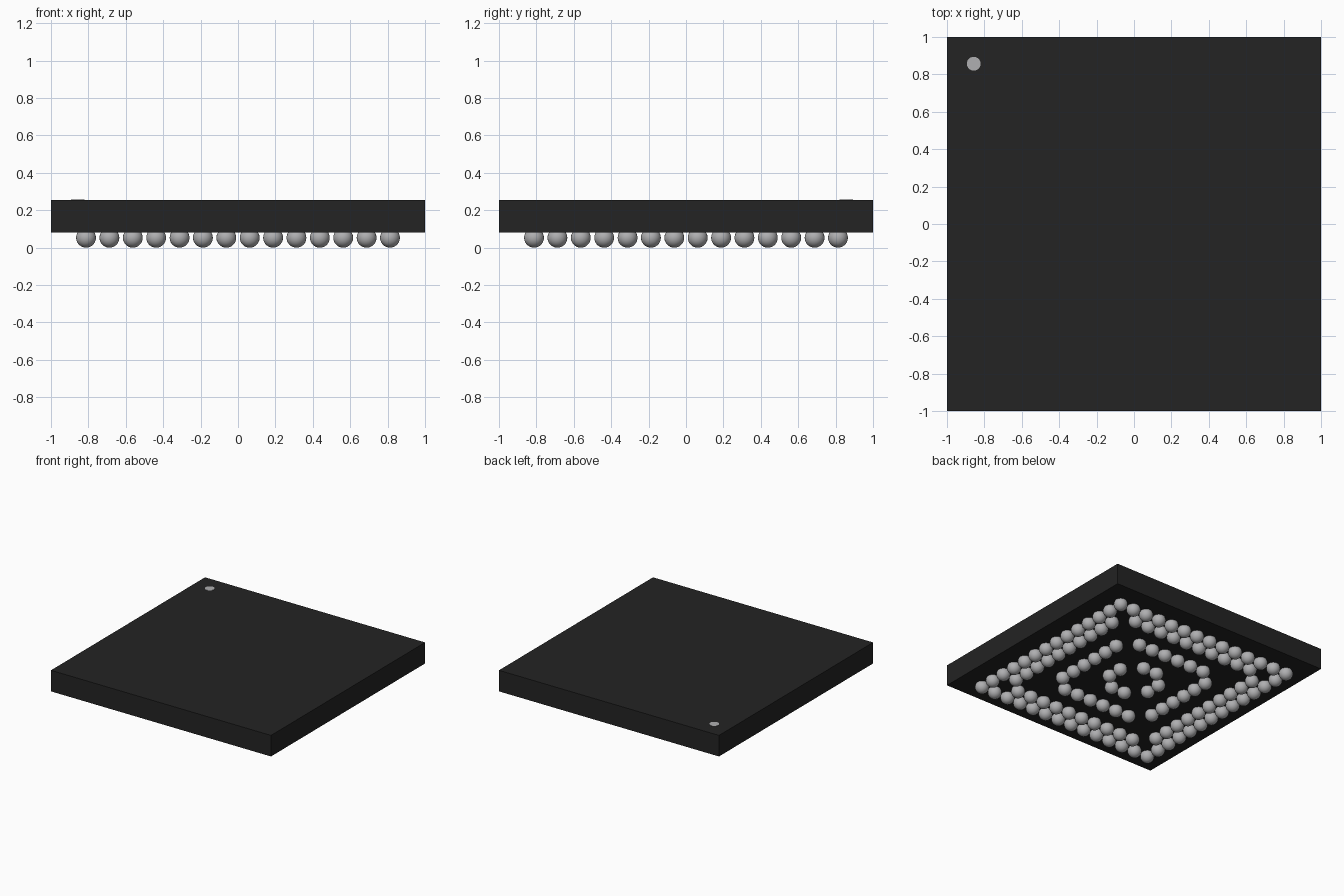
import bpy, bmesh
from mathutils import Matrix

if "Cube" in bpy.data.objects:
    bpy.data.objects.remove(bpy.data.objects["Cube"])

PITCH, R = 0.125, 0.053          # solder ball pitch and radius
BOTTOM, TOP = 0.082, 0.255       # package body heights


def material(name, rgb):
    m = bpy.data.materials.new(name)
    m.diffuse_color = (*rgb, 1)
    m.use_nodes = True
    m.node_tree.nodes["Principled BSDF"].inputs["Base Color"].default_value = m.diffuse_color
    return m


def finish(bm, name, mat):
    me = bpy.data.meshes.new(name)
    bm.to_mesh(me)
    bm.free()
    me.materials.append(mat)
    ob = bpy.data.objects.new(name, me)
    bpy.context.collection.objects.link(ob)
    return ob


black = material("black plastic", (0.017, 0.017, 0.017))
silver = material("silver grey", (0.43, 0.43, 0.44))

# Flat square package body
bm = bmesh.new()
bmesh.ops.create_cube(bm, size=1, matrix=Matrix.Translation((0, 0, (TOP + BOTTOM) / 2))
                      @ Matrix.Diagonal((2, 2, TOP - BOTTOM, 1)))
finish(bm, "package_body", black)

# Round corner marker on the top
bm = bmesh.new()
bmesh.ops.create_cone(bm, cap_ends=True, segments=32, radius1=0.037, radius2=0.037,
                      depth=0.004, matrix=Matrix.Translation((-0.857, 0.857, TOP)))
finish(bm, "corner_marker", silver)

# Solder balls: square rings on a 14 x 14 grid, inner rings without corners
bm = bmesh.new()
for i in range(14):
    for j in range(14):
        x, y = (i - 6.5) * PITCH, (j - 6.5) * PITCH
        ring = min(i, j, 13 - i, 13 - j)
        corner = abs(abs(x) - abs(y)) < 1e-6
        if ring == 0 or (ring in (1, 3, 5) and not corner):
            bmesh.ops.create_uvsphere(bm, u_segments=24, v_segments=14, radius=R,
                                      matrix=Matrix.Translation((x, y, R)))
for f in bm.faces:
    f.smooth = True
finish(bm, "solder_balls", silver)
